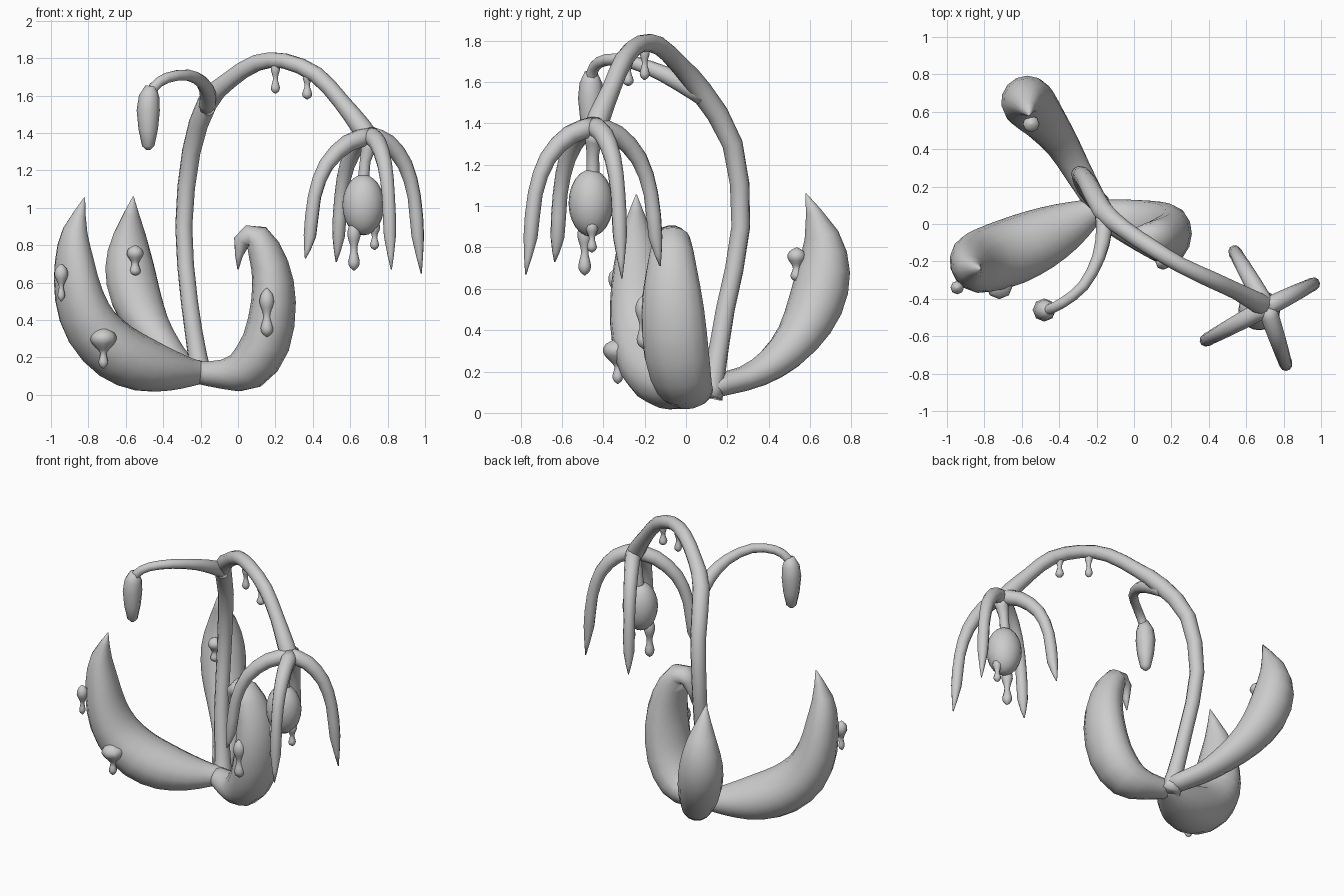
import bpy, bmesh, math
from mathutils import Vector


def spline(a, b, c, d, t):
    # Catmull-Rom interpolation
    return 0.5 * (2 * b + (c - a) * t + (2 * a - 5 * b + 4 * c - d) * t * t
                  + (3 * b - a - 3 * c + d) * t ** 3)


def sweep(name, pts, side, sides=10, steps=2):
    # pts: (x, y, z, half_width along side, half_thickness)
    pts = [tuple(p) if len(p) == 5 else tuple(p) + (p[3],) for p in pts]
    dense = []
    for i in range(len(pts) - 1):
        q = [pts[max(i - 1, 0)], pts[i], pts[i + 1], pts[min(i + 2, len(pts) - 1)]]
        for s in range(steps):
            dense.append([spline(*c, s / steps) for c in zip(*q)])
    dense.append(list(pts[-1]))
    bm = bmesh.new()
    rings = []
    side = Vector(side).normalized()
    for i, p in enumerate(dense):
        t = (Vector(dense[min(i + 1, len(dense) - 1)][:3])
             - Vector(dense[max(i - 1, 0)][:3])).normalized()
        n = t.cross(side).normalized()
        s = n.cross(t)
        w, h = max(p[3], 0.003), max(p[4], 0.003)
        rings.append([bm.verts.new(Vector(p[:3]) + s * w * math.cos(a) + n * h * math.sin(a))
                      for a in (2 * math.pi * k / sides for k in range(sides))])
    for r0, r1 in zip(rings, rings[1:]):
        for k in range(sides):
            j = (k + 1) % sides
            bm.faces.new((r0[k], r0[j], r1[j], r1[k]))
    bm.faces.new(rings[0])
    bm.faces.new(rings[-1])
    bmesh.ops.recalc_face_normals(bm, faces=bm.faces)
    for f in bm.faces:
        f.smooth = True
    me = bpy.data.meshes.new(name)
    bm.to_mesh(me)
    bm.free()
    ob = bpy.data.objects.new(name, me)
    bpy.context.collection.objects.link(ob)
    return ob


def drip(name, x, y, top, bottom, r_top, r_drop):
    prof = [(0, .004), (.12, r_top * .8), (.3, r_top), (.48, r_top * .6), (.62, r_drop * .6),
            (.82, r_drop), (.94, r_drop * .7), (1, 0)]
    sweep(name, [(x, y, top + (bottom - top) * t, r) for t, r in prof], (1, 0, 0), 8)


# Main arching stem
sweep("stem", [(-.20, .11, .08, .07), (-.215, .14, .2, .052), (-.26, .19, .5, .046),
               (-.29, .265, .9, .046), (-.25, .225, 1.3, .05), (-.165, .07, 1.56, .055),
               (-.05, -.03, 1.68, .047), (.1, -.13, 1.775, .045), (.25, -.22, 1.785, .042),
               (.42, -.30, 1.71, .045), (.55, -.36, 1.57, .045), (.66, -.42, 1.43, .055),
               (.71, -.445, 1.35, .055)], (.45, .9, 0))

# Side branch with hanging bud
sweep("bud_branch", [(-.17, .08, 1.53, .045), (-.16, -.03, 1.60, .045), (-.19, -.18, 1.67, .035),
                     (-.27, -.33, 1.71, .03), (-.38, -.42, 1.695, .028),
                     (-.45, -.455, 1.645, .028), (-.475, -.46, 1.58, .03)], (.8, -.6, 0))
sweep("bud", [(-.465, -.46, 1.65, .03), (-.475, -.46, 1.595, .055), (-.48, -.46, 1.52, .062),
              (-.48, -.46, 1.42, .052), (-.48, -.46, 1.33, .033), (-.48, -.46, 1.31, .012)],
      (1, 0, 0), 8, 1)

# Flower: four drooping petals around a hub
hub = Vector((.71, -.445))
for i, (tx, ty, tz) in enumerate([(.36, -.635, .73), (.525, -.125, .71),
                                  (.82, -.775, .67), (.98, -.31, .65)]):
    d = Vector((tx, ty)) - hub
    arm = [(0, 1.385, .05), (.35, 1.345, .047), (.68, 1.23, .041), (.86, 1.06, .036),
           (.93, .85, .034), (1, tz, .002)]
    sweep(f"petal_{i + 1}", [(hub.x + d.x * f, hub.y + d.y * f, z, r) for f, z, r in arm],
          (-d.y, d.x, 0))

# Fruit hanging in the flower
sweep("fruit_stalk", [(.71, -.445, 1.36, .05), (.68, -.45, 1.25, .03), (.67, -.45, 1.12, .035)],
      (0, 1, 0))
bpy.ops.mesh.primitive_uv_sphere_add(segments=20, ring_count=12, location=(.67, -.46, 1.015))
fruit = bpy.context.object
fruit.name = "fruit"
fruit.scale = (.112, .108, .162)
bpy.ops.object.shade_smooth()

# Three thick curling leaves
sweep("left_leaf", [(-.17, .09, .12, .05, .055), (-.25, .05, .12, .085, .075),
                    (-.36, -.01, .13, .13, .11), (-.5, -.08, .16, .165, .145),
                    (-.65, -.145, .23, .18, .155), (-.78, -.19, .36, .175, .145),
                    (-.85, -.215, .53, .16, .125), (-.875, -.23, .72, .125, .1),
                    (-.87, -.24, .88, .075, .065), (-.82, -.24, 1.055, 0, 0)], (.42, -.9, 0), 14)
sweep("back_leaf", [(-.19, .09, .12, .06, .055), (-.30, .28, .165, .075, .06),
                    (-.38, .42, .24, .09, .08), (-.47, .54, .36, .115, .105),
                    (-.545, .625, .52, .14, .13), (-.58, .665, .69, .135, .125),
                    (-.58, .655, .86, .09, .08), (-.56, .58, 1.06, 0, 0)], (.8, .6, 0), 14)
sweep("right_leaf", [(-.22, .07, .12, .06, .06), (-.08, .03, .11, .105, .08),
                     (.05, -.01, .14, .14, .12), (.15, -.045, .28, .16, .128),
                     (.19, -.065, .5, .155, .118), (.17, -.07, .69, .125, .1),
                     (.10, -.07, .84, .09, .075), (.02, -.07, .82, .055, .045),
                     (0, -.07, .67, 0, 0)], (.2, 1, 0), 14)

# Sap drips on stem, fruit and leaves
drip("stem_drip_1", .20, -.20, 1.79, 1.61, .024, .024)
drip("stem_drip_2", .37, -.28, 1.74, 1.58, .024, .027)
drip("fruit_drip_1", .62, -.49, .93, .665, .035, .031)
drip("fruit_drip_2", .73, -.455, .94, .775, .03, .024)
drip("left_leaf_drip_1", -.72, -.33, .36, .14, .072, .026)
drip("left_leaf_drip_2", -.945, -.34, .70, .50, .036, .02)
drip("back_leaf_drip", -.55, .535, .80, .635, .045, .03)
drip("right_leaf_drip", .155, -.205, .57, .31, .04, .034)
